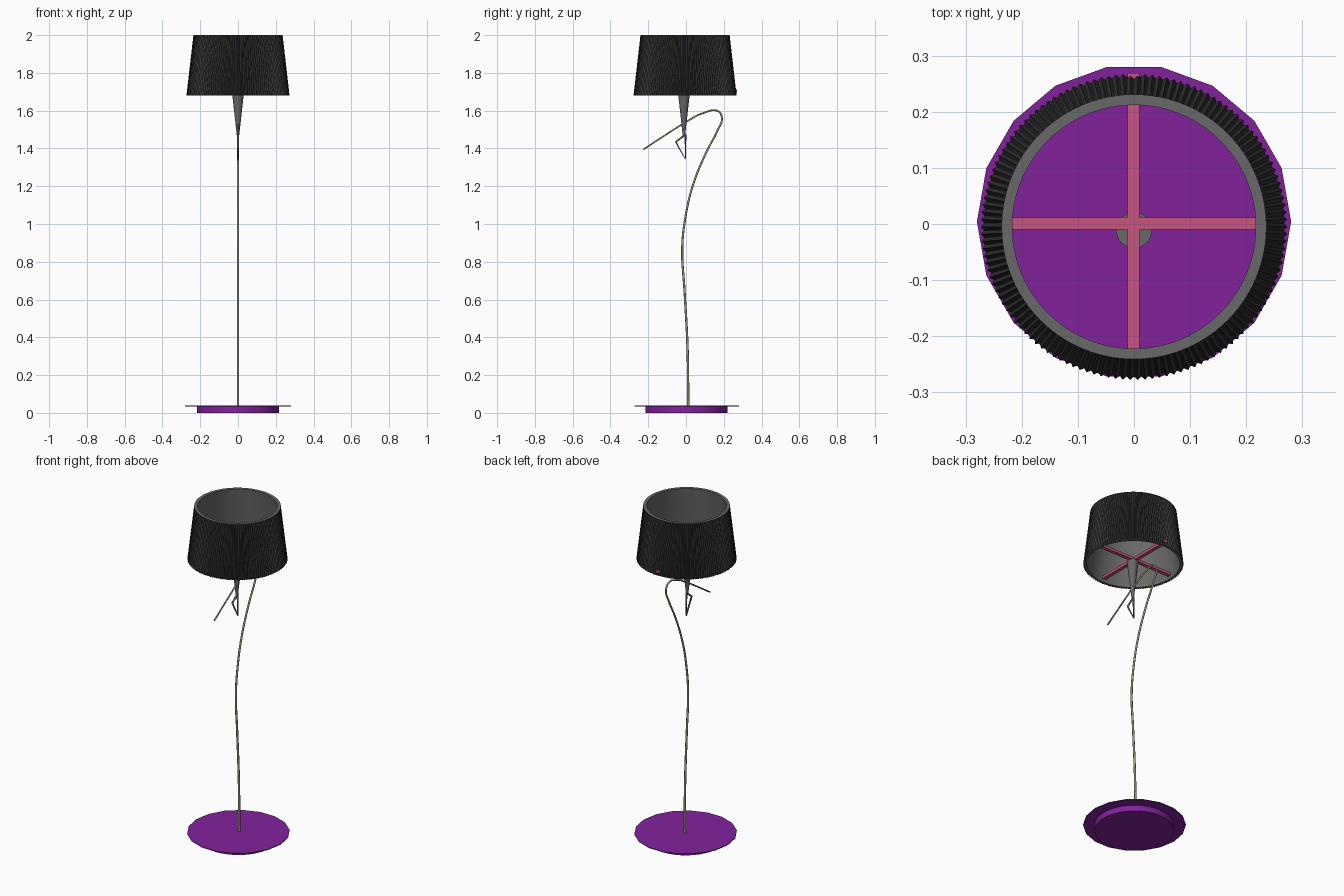
import bpy, bmesh, math

if "Cube" in bpy.data.objects:
    bpy.data.objects.remove(bpy.data.objects["Cube"])


def material(name, rgb):
    m = bpy.data.materials.new(name)
    m.diffuse_color = (*rgb, 1)
    m.use_nodes = True
    m.node_tree.nodes["Principled BSDF"].inputs["Base Color"].default_value = m.diffuse_color
    return m


purple = material("purple", (0.22, 0.016, 0.33))
pink = material("pink", (0.57, 0.09, 0.21))
olive = material("olive", (0.33, 0.33, 0.17))
dark = material("dark_grey", (0.035, 0.035, 0.035))
grey = material("mid_grey", (0.14, 0.14, 0.14))


def finish(ob, name, mat, smooth=False):
    ob.name = name
    ob.data.materials.append(mat)
    if smooth:
        bpy.ops.object.select_all(action='DESELECT')
        ob.select_set(True)
        bpy.context.view_layer.objects.active = ob
        bpy.ops.object.shade_smooth_by_angle(angle=math.radians(35))
    return ob


def lathe(name, profile, n, mat, y=0.0, pleat=0.0, closed=True, smooth=False):
    """Spin (radius, z) pairs; pleat pulls in every other column."""
    bm = bmesh.new()
    rings = []
    for r, z in profile:
        ring = []
        for i in range(n):
            a = math.tau * i / n
            rr = r - pleat * (i % 2)
            ring.append(bm.verts.new((rr * math.cos(a), y + rr * math.sin(a), z)))
        rings.append(ring)
    for k in range(len(rings) if closed else len(rings) - 1):
        lo, hi = rings[k], rings[(k + 1) % len(rings)]
        for i in range(n):
            j = (i + 1) % n
            bm.faces.new((lo[i], lo[j], hi[j], hi[i]))
    me = bpy.data.meshes.new(name)
    bm.to_mesh(me)
    bm.free()
    ob = bpy.data.objects.new(name, me)
    bpy.context.collection.objects.link(ob)
    return finish(ob, name, mat, smooth)


def cone(name, r1, r2, z1, z2, n, mat, y=0.0, smooth=False):
    bpy.ops.mesh.primitive_cone_add(vertices=n, radius1=r1, radius2=r2, depth=z2 - z1,
                                    location=(0, y, (z1 + z2) / 2), rotation=(0, 0, math.pi / 2))
    return finish(bpy.context.object, name, mat, smooth)


def tube(name, points, radius, mat, spline_type='POLY', taper=1.0):
    """Round rod through (y, z) points at x = 0."""
    cu = bpy.data.curves.new(name, 'CURVE')
    cu.dimensions = '3D'
    cu.bevel_depth = radius
    cu.bevel_resolution = 3
    cu.use_fill_caps = True
    cu.resolution_u = 8
    sp = cu.splines.new(spline_type)
    pts = sp.points if spline_type == 'POLY' else sp.bezier_points
    pts.add(len(points) - 1)
    for i, (y, z) in enumerate(points):
        pts[i].co = (0, y, z, 1) if spline_type == 'POLY' else (0, y, z)
        pts[i].radius = 1 + (taper - 1) * i / (len(points) - 1)
        if spline_type == 'BEZIER':
            pts[i].handle_left_type = pts[i].handle_right_type = 'AUTO'
    ob = bpy.data.objects.new(name, cu)
    bpy.context.collection.objects.link(ob)
    return finish(ob, name, mat)


def bar(name, size, loc):
    bpy.ops.mesh.primitive_cube_add(size=1, location=loc)
    ob = bpy.context.object
    ob.scale = size
    return finish(ob, name, pink)


# Base: smooth round foot under a thin 18-sided plate
cone("base_foot", 0.217, 0.217, 0.0, 0.036, 64, purple, y=0.003, smooth=True)
cone("base_plate", 0.28, 0.28, 0.035, 0.039, 18, purple, y=0.004)

# Bent stem with its drooping tip
tube("stem", [(0.012, 0.036), (0.008, 0.35), (-0.008, 0.65), (-0.02, 0.87), (-0.004, 1.03),
              (0.035, 1.2), (0.105, 1.375), (0.165, 1.492), (0.19, 1.56), (0.17, 1.597),
              (0.09, 1.587), (0.0, 1.54), (-0.1, 1.477), (-0.225, 1.395)],
     0.0065, olive, 'BEZIER', 0.65)

# Shade: pleated outer skin over a plain liner
SHADE_Y = -0.005
lathe("shade_pleats", [(0.273, 1.68), (0.236, 2.0)], 260, dark, SHADE_Y, pleat=0.006, closed=False)
lathe("shade_liner", [(0.267, 1.68), (0.231, 2.0), (0.217, 2.0), (0.254, 1.68)], 96, grey,
      SHADE_Y, smooth=True)
lathe("shade_rim", [(0.236, 2.0), (0.228, 2.0)], 96, grey, SHADE_Y, closed=False)

# Cross braces inside the shade
bar("brace_side_to_side", (0.5, 0.022, 0.016), (0, 0.001, 1.705))
bar("brace_front_to_back", (0.022, 0.522, 0.016), (-0.001, 0.008, 1.705))

# Tapered holder and the angular hook below it
cone("holder_cone", 0.006, 0.032, 1.465, 1.7, 32, grey, y=-0.011, smooth=True)
tube("hook", [(-0.009, 1.48), (-0.014, 1.465), (-0.054, 1.435), (-0.003, 1.342), (-0.003, 1.475)],
     0.0055, grey)
